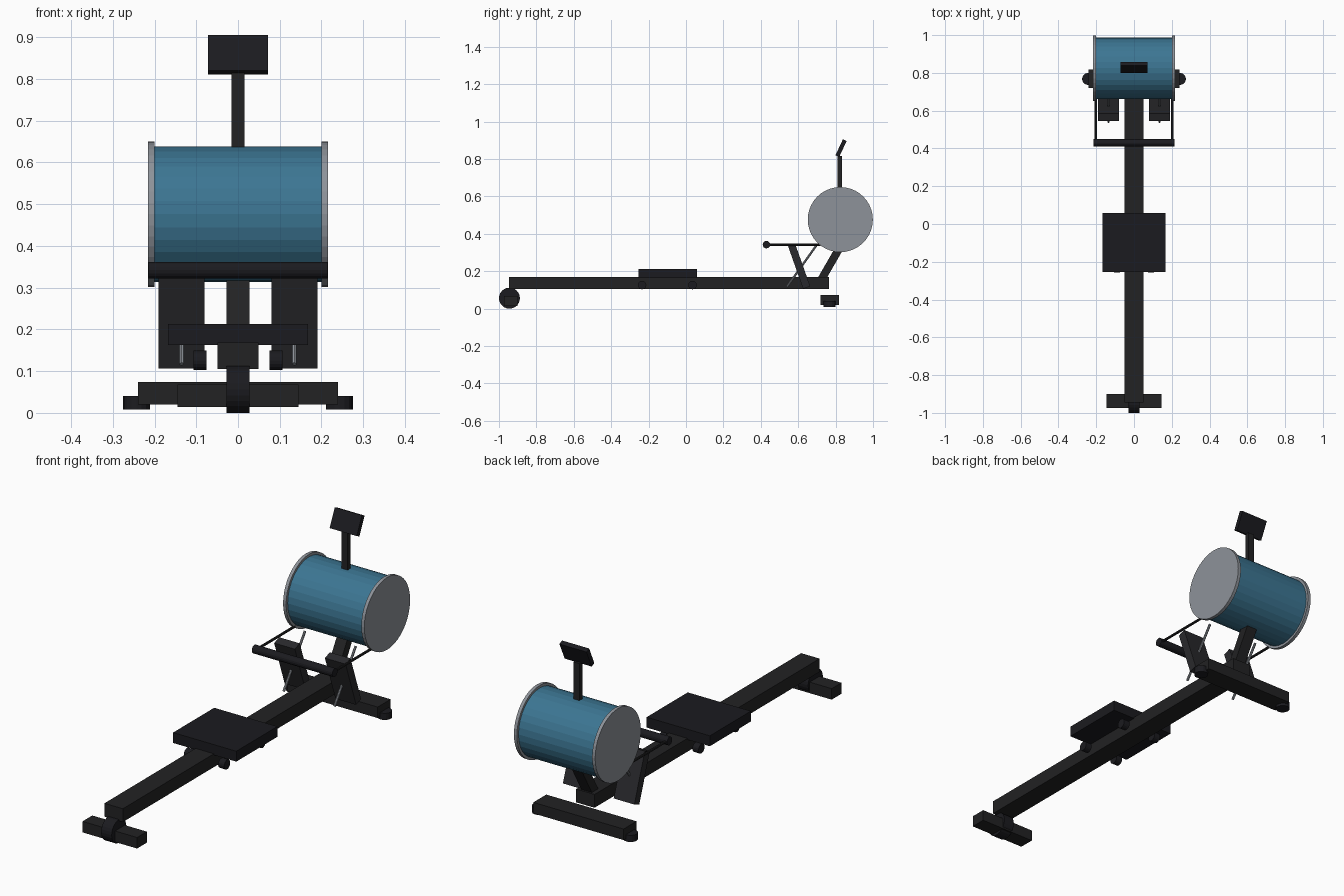
import bpy
from math import radians, pi
from mathutils import Vector

if "Cube" in bpy.data.objects:
    bpy.data.objects.remove(bpy.data.objects["Cube"])


def material(name, rgb):
    m = bpy.data.materials.new(name)
    m.diffuse_color = (*rgb, 1)
    m.use_nodes = True
    m.node_tree.nodes["Principled BSDF"].inputs["Base Color"].default_value = m.diffuse_color
    return m


BLACK = material("black", (0.016, 0.016, 0.017))
CHARCOAL = material("charcoal", (0.022, 0.022, 0.025))
INK = material("ink", (0.011, 0.011, 0.014))
BLUE = material("blue", (0.045, 0.18, 0.29))
STEEL = material("steel", (0.27, 0.29, 0.32))


def finish(name, mat):
    ob = bpy.context.object
    ob.name = name
    ob.data.materials.append(mat)
    return ob


def box(name, center, size, mat, tilt=0):
    """Box tilted about x; a positive tilt leans its top towards -y."""
    bpy.ops.mesh.primitive_cube_add(size=1, location=center)
    ob = finish(name, mat)
    ob.scale = size
    bpy.ops.object.transform_apply(location=False, rotation=False, scale=True)
    ob.rotation_euler.x = radians(tilt)
    return ob


def rod(name, a, b, r, mat, sides=16):
    """Cylinder from point a to point b."""
    a, b = Vector(a), Vector(b)
    bpy.ops.mesh.primitive_cylinder_add(vertices=sides, radius=r, depth=(b - a).length,
                                        location=(a + b) / 2)
    ob = finish(name, mat)
    ob.rotation_euler = (b - a).to_track_quat('Z', 'Y').to_euler()
    return ob


def axle(name, x0, x1, y, z, r, mat, sides=32):
    """Cylinder lying along x."""
    bpy.ops.mesh.primitive_cylinder_add(vertices=sides, radius=r, depth=abs(x1 - x0),
                                        location=((x0 + x1) / 2, y, z), rotation=(0, pi / 2, 0))
    return finish(name, mat)


# Rail with its stabilisers
box("rail", (0, -0.09, 0.137), (0.098, 1.71, 0.064), BLACK)
box("tail_foot", (0, -0.937, 0.041), (0.29, 0.074, 0.053), BLACK)
axle("tail_wheel", -0.028, 0.028, -0.944, 0.056, 0.056, INK, 24)
box("head_foot", (0, 0.768, 0.047), (0.48, 0.098, 0.053), BLACK)

# Sliding seat
box("seat", (0, -0.097, 0.188), (0.336, 0.312, 0.05), INK)

# Drum on its slanted support
box("drum_support", (0, 0.778, 0.25), (0.056, 0.042, 0.25), BLACK, -30)
axle("drum", -0.202, 0.202, 0.825, 0.476, 0.162, BLUE)

# Monitor
box("monitor_mast", (0, 0.822, 0.715), (0.032, 0.022, 0.2), BLACK)
box("monitor", (0, 0.829, 0.858), (0.144, 0.022, 0.094), INK, -25)

# Pull handle
axle("handle_bar", -0.214, 0.214, 0.43, 0.342, 0.02, INK, 16)

# Paired parts
for side, s in (("left", -1), ("right", 1)):
    rod(side + "_foot_pad", (s * 0.243, 0.768, 0.008), (s * 0.243, 0.768, 0.04), 0.032, INK)
    axle(side + "_drum_cap", s * 0.2, s * 0.216, 0.825, 0.476, 0.174, STEEL, 40)
    rod(side + "_handle_rod", (s * 0.203, 0.43, 0.342), (s * 0.203, 0.72, 0.342), 0.006, BLACK, 8)
    box(side + "_footplate", (s * 0.135, 0.605, 0.226), (0.11, 0.04, 0.24), CHARCOAL, 19.5)
    rod(side + "_footplate_strap", (s * 0.135, 0.54, 0.117), (s * 0.135, 0.702, 0.345),
        0.006, STEEL, 8)
    for end, y in (("tail", -0.235), ("head", 0.035)):
        axle(f"{side}_{end}_roller", s * 0.075, s * 0.107, y, 0.126, 0.023, INK, 16)
